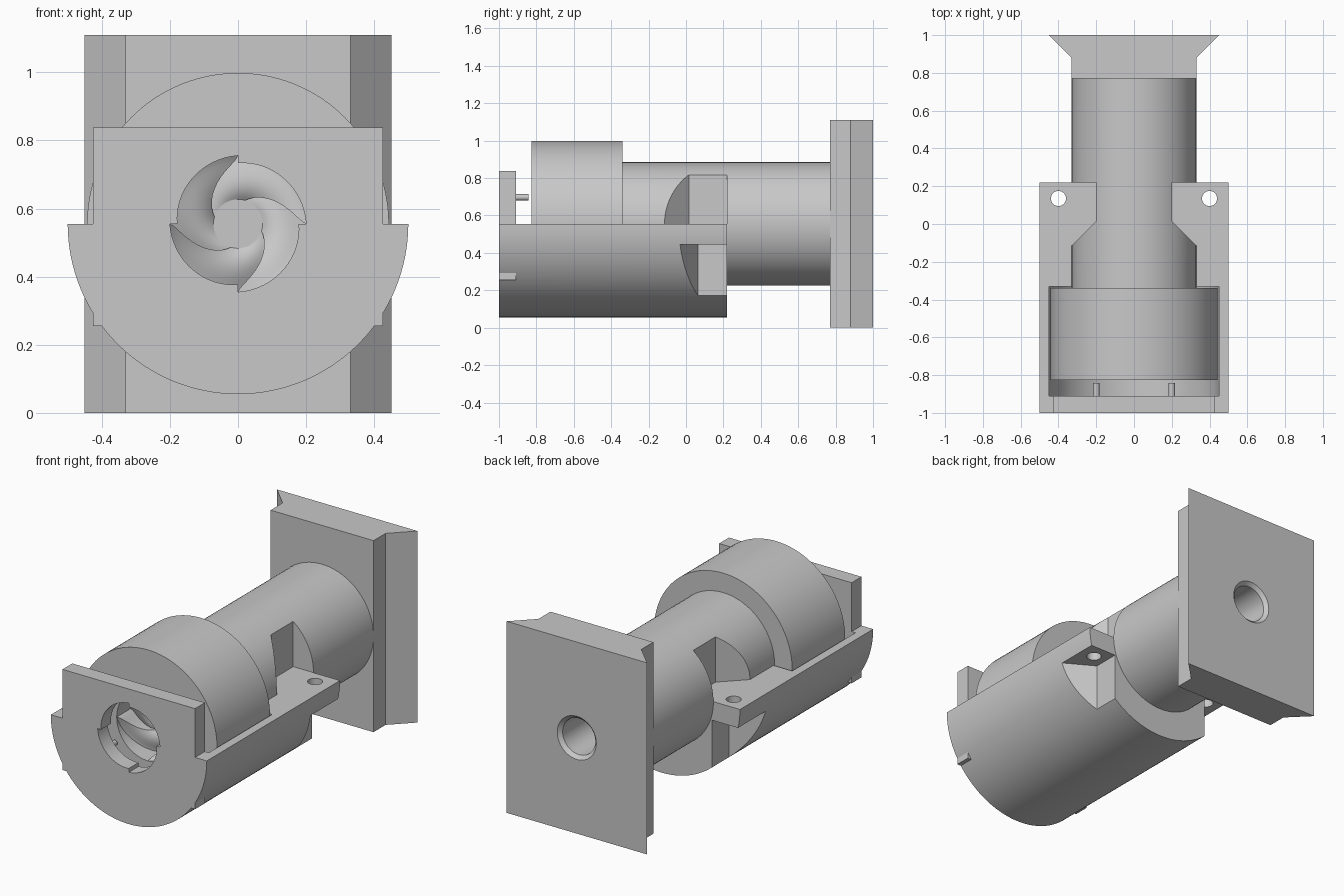
import bpy, bmesh, math
from math import sin, cos, pi, radians
from mathutils import Vector

cube = bpy.data.objects.get("Cube")
if cube:
    bpy.data.objects.remove(cube)

AXIS = 0.555      # height of the main axis
grey = bpy.data.materials.new("mid_grey")
grey.use_nodes = True
grey.diffuse_color = (0.58, 0.58, 0.58, 1)
grey.node_tree.nodes["Principled BSDF"].inputs["Base Color"].default_value = (0.58, 0.58, 0.58, 1)


def finish(name, bm):
    bmesh.ops.recalc_face_normals(bm, faces=bm.faces)
    mesh = bpy.data.meshes.new(name)
    bm.to_mesh(mesh)
    bm.free()
    mesh.materials.append(grey)
    ob = bpy.data.objects.new(name, mesh)
    bpy.context.collection.objects.link(ob)
    return ob


def prism(name, outline, start, length):
    """Extrude a closed 3D outline along a vector."""
    bm = bmesh.new()
    face = bm.faces.new([bm.verts.new(Vector(p) + Vector(start)) for p in outline])
    new = bmesh.ops.extrude_face_region(bm, geom=[face])["geom"]
    bmesh.ops.translate(bm, vec=length, verts=[v for v in new if isinstance(v, bmesh.types.BMVert)])
    return finish(name, bm)


def along_y(name, points, y0, y1):
    """Extrude an outline of (x, height above axis) along y."""
    return prism(name, [(x, 0, z + AXIS) for x, z in points], (0, y0, 0), (0, y1 - y0, 0))


def along_z(name, points, z0, z1):
    return prism(name, [(x, y, 0) for x, y in points], (0, 0, z0), (0, 0, z1 - z0))


def arc(r, a0=0, a1=360, n=96):
    count = n if a1 - a0 == 360 else n + 1
    angles = [radians(a0 + (a1 - a0) * i / n) for i in range(count)]
    return [(r * cos(a), r * sin(a)) for a in angles]


def lathe(name, profile, n=96):
    """Solid of revolution about the main axis from (radius, y) rows."""
    bm = bmesh.new()
    rings = [[bm.verts.new((x, y, z + AXIS)) for x, z in arc(r, n=n)] for r, y in profile]
    for a, b in zip(rings, rings[1:]):
        for i in range(n):
            j = (i + 1) % n
            bm.faces.new((a[i], a[j], b[j], b[i]))
    bm.faces.new(rings[0])
    bm.faces.new(rings[-1])
    return finish(name, bm)


def boolean(ob, other, op="DIFFERENCE", keep=False):
    mod = ob.modifiers.new("bool", "BOOLEAN")
    mod.operation, mod.solver, mod.object = op, "EXACT", other
    bpy.context.view_layer.objects.active = ob
    bpy.ops.object.modifier_apply(modifier=mod.name)
    if not keep:
        bpy.data.objects.remove(other)


# Half-round cradle with an upright front wall
cradle = along_y("cradle", arc(0.5, 180, 360, 64), -1, 0.22)
boolean(cradle, along_y("cavity", arc(0.45), -0.91, -0.33))
boolean(cradle, along_y("bore", arc(0.33), -0.4, 0.3))
wall = [(-0.425, -0.3), (0.425, -0.3), (0.425, 0.283), (-0.425, 0.283)]
boolean(cradle, along_y("wall", wall, -1, -0.91), "UNION")

# Pockets below the ears, and bolt holes through them
for s in (1, -1):
    pocket = [(0.32, 0.065), (0.6, -0.097), (0.6, 0.3), (0.32, 0.3)]
    boolean(cradle, along_z("pocket", [(s * x, y) for x, y in pocket], 0.17, 0.445))
    hole = [(s * 0.4 + x, 0.135 + y) for x, y in arc(0.04, n=32)]
    boolean(cradle, along_z("bolt_hole", hole, 0.3, 0.7))

# Stepped spiral opening in the front wall
opening = []
for q in range(4):
    for i in range(17):
        a, r = radians(90 * q + 89.9 * i / 16), 0.2 - 0.022 * i / 16
        opening.append((r * cos(a), r * sin(a)))
boolean(cradle, along_y("opening", opening, -1.1, -0.85))

# Rotor drum with a recess for the swirl
drum = lathe("rotor_drum", [(0.443, -0.825), (0.443, -0.34)])
boolean(drum, lathe("recess", [(0.2, -0.9), (0.2, -0.64)]))

# Four swirling ramps spiralling down to a flat centre
bm = bmesh.new()
columns = [(0, 1)] + [(t / 12, t / 12) for t in range(13)]
for q in range(4):
    rows = []
    for k in range(13):
        s = k / 12
        r = 0.07 + 0.13 * s
        row = []
        for t, d in columns:
            a = radians(90 * (q + t) + 75 * (1 - s) ** 1.5)
            depth = 0.13 * (1 - s * (1 - d))
            row.append(bm.verts.new((r * cos(a), -0.825 + depth, r * sin(a) + AXIS)))
        rows.append(row)
    for a, b in zip(rows, rows[1:]):
        for i in range(len(columns) - 1):
            bm.faces.new((a[i], a[i + 1], b[i + 1], b[i]))
bmesh.ops.remove_doubles(bm, verts=bm.verts, dist=0.0005)
swirl = finish("swirl_ramps", bm)
hub = lathe("swirl_hub", [(0.072, -0.697), (0.072, -0.64)], 48)

# Neck with side notches above the ears
neck = lathe("neck", [(0.33, -0.34), (0.33, 0.775)])
for s in (1, -1):
    notch = [(0.2, 0.015), (0.4, -0.185), (0.4, 0.22), (0.2, 0.22)]
    boolean(neck, along_z("notch", [(s * x, y) for x, y in notch], AXIS, 1))

# Dovetail end plate
half = [(0.33, 0.77), (0.33, 0.88), (0.45, 1)]
plate = along_z("dovetail_plate", half + [(-x, y) for x, y in reversed(half)], 0, 1.11)

# Chamfered blind hole from the back
bore = lathe("rear_bore", [(0.105, 0.4), (0.105, 0.98), (0.125, 1.0), (0.125, 1.1)], 64)
boolean(neck, bore, keep=True)
boolean(plate, bore)

# Small pins behind the front wall
pins = []
for x in (-0.2, 0.2):
    for z in (-0.142, 0.142):
        pin = [(x + u, z + v) for u, v in arc(0.017, n=24)]
        pins.append(along_y("wall_pin", pin, -0.915, -0.843))

# Smooth the round parts, keep edges sharp
bpy.ops.object.select_all(action="DESELECT")
for ob in [cradle, drum, swirl, hub, neck, plate] + pins:
    ob.select_set(True)
bpy.context.view_layer.objects.active = cradle
bpy.ops.object.shade_smooth_by_angle(angle=radians(30))
